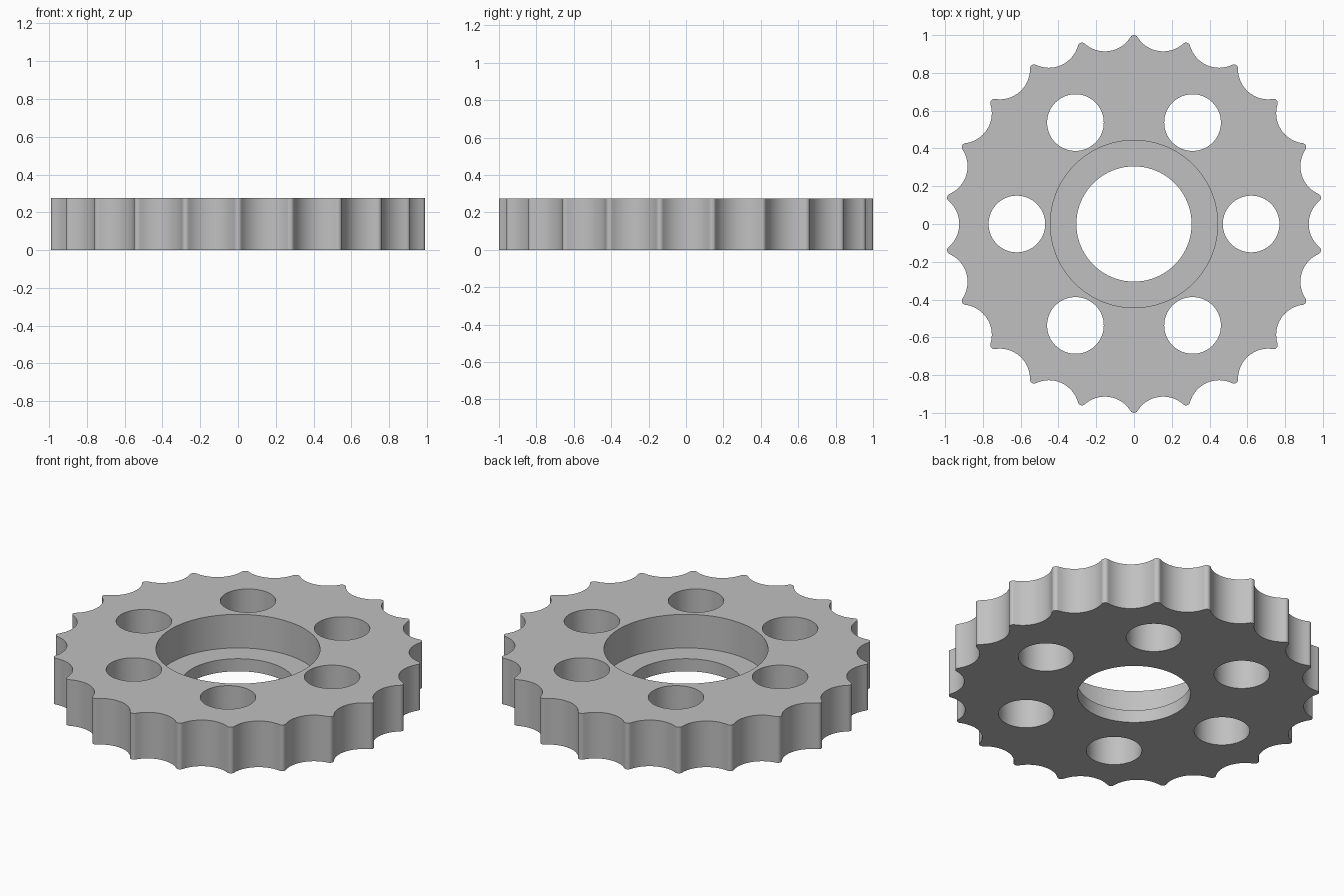
import bpy, bmesh
from math import sin, cos, atan2, pi, radians, sqrt
from mathutils import Matrix

TEETH = 22
HEIGHT = 0.275
ROOT_R = 0.925        # radius at the bottom of each scallop
SCALLOP_R = 0.16
BORE_R, RECESS_R, FLOOR_Z = 0.305, 0.443, 0.075
HOLES, HOLE_R, HOLE_RING = 6, 0.15, 0.62

cube = bpy.data.objects.get("Cube")
if cube:
    bpy.data.objects.remove(cube, do_unlink=True)

grey = bpy.data.materials.new("plain grey")
grey.use_nodes = True
grey.diffuse_color = (0.53, 0.53, 0.53, 1)
grey.node_tree.nodes["Principled BSDF"].inputs["Base Color"].default_value = grey.diffuse_color


def new_object(name, bm):
    bmesh.ops.recalc_face_normals(bm, faces=bm.faces)
    mesh = bpy.data.meshes.new(name)
    bm.to_mesh(mesh)
    bm.free()
    mesh.materials.append(grey)
    obj = bpy.data.objects.new(name, mesh)
    bpy.context.scene.collection.objects.link(obj)
    return obj


def arc(cx, cy, r, start, end, steps):
    angles = [start + (end - start) * i / steps for i in range(steps + 1)]
    return [(cx + r * cos(a), cy + r * sin(a)) for a in angles]


def tooth_profile():
    """One rounded tip on the x axis followed by the scallop after it."""
    half = pi / TEETH
    c = ROOT_R + SCALLOP_R
    sx, sy = c * cos(half), c * sin(half)
    # tip radius that is tangent to both scallops and reaches radius 1
    k = sx - 1
    tip_r = (k * k + sy * sy - SCALLOP_R ** 2) / (2 * (SCALLOP_R - k))
    tip_x = 1 - tip_r
    touch = atan2(sy, sx - tip_x)
    tip = arc(tip_x, 0, tip_r, -touch, touch, 10)
    back = touch + pi
    middle = half + pi
    scallop = arc(sx, sy, SCALLOP_R, back, 2 * middle - back, 16)
    return tip + scallop[1:-1]


def gear_blank():
    bm = bmesh.new()
    verts = []
    for i in range(TEETH):
        a = pi / 2 + 2 * pi * i / TEETH
        for x, y in tooth_profile():
            verts.append(bm.verts.new((x * cos(a) - y * sin(a), x * sin(a) + y * cos(a), 0)))
    face = bm.faces.new(verts)
    top = bmesh.ops.extrude_face_region(bm, geom=[face])["geom"]
    bmesh.ops.translate(bm, vec=(0, 0, HEIGHT), verts=[v for v in top if isinstance(v, bmesh.types.BMVert)])
    return new_object("sprocket_wheel", bm)


def cut(target, x, y, radius, bottom, sides):
    """Bore a round hole from the given height up through the top."""
    bm = bmesh.new()
    top = HEIGHT + 0.1
    bmesh.ops.create_cone(bm, cap_ends=True, segments=sides, radius1=radius, radius2=radius,
                          depth=top - bottom,
                          matrix=Matrix.Translation((x, y, (top + bottom) / 2)))
    cutter = new_object("hole_cutter", bm)
    cutter.hide_render = True
    mod = target.modifiers.new("hole", "BOOLEAN")
    mod.operation = "DIFFERENCE"
    mod.solver = "EXACT"
    mod.object = cutter
    bpy.context.view_layer.objects.active = target
    bpy.ops.object.modifier_apply(modifier=mod.name)
    bpy.data.objects.remove(cutter, do_unlink=True)


wheel = gear_blank()

# Central recess, through bore and ring of lightening holes
cut(wheel, 0, 0, RECESS_R, FLOOR_Z, 96)
cut(wheel, 0, 0, BORE_R, -0.1, 96)
for i in range(HOLES):
    a = 2 * pi * i / HOLES
    cut(wheel, HOLE_RING * cos(a), HOLE_RING * sin(a), HOLE_R, -0.1, 64)

bpy.ops.object.select_all(action="DESELECT")
wheel.select_set(True)
bpy.context.view_layer.objects.active = wheel
bpy.ops.object.shade_smooth_by_angle(angle=radians(35))
